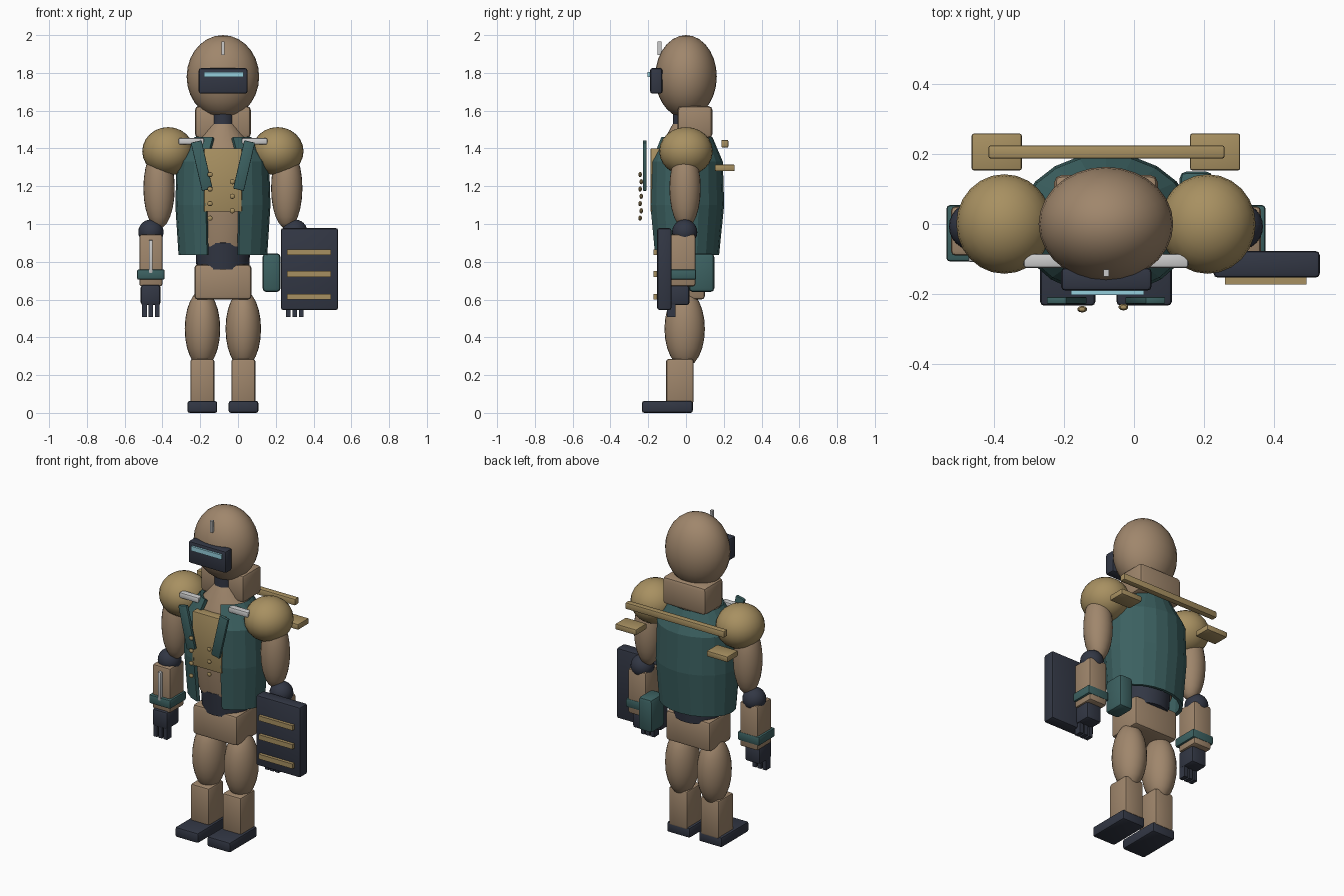
import bpy, bmesh, math

if "Cube" in bpy.data.objects:
    bpy.data.objects.remove(bpy.data.objects["Cube"])

CX = -0.08  # body centre line


def material(name, rgb):
    m = bpy.data.materials.new(name)
    m.diffuse_color = (*rgb, 1)
    m.use_nodes = True
    m.node_tree.nodes["Principled BSDF"].inputs["Base Color"].default_value = m.diffuse_color
    return m


TAN = material("tan", (0.35, 0.24, 0.15))
GOLD = material("gold", (0.39, 0.28, 0.12))
TEAL = material("teal", (0.045, 0.12, 0.12))
DARK = material("dark", (0.032, 0.038, 0.058))
GLOW = material("pale_blue", (0.30, 0.62, 0.72))


def finish(name, bm, mat, smooth=True):
    bmesh.ops.recalc_face_normals(bm, faces=bm.faces[:])
    me = bpy.data.meshes.new(name)
    bm.to_mesh(me)
    bm.free()
    ob = bpy.data.objects.new(name, me)
    bpy.context.collection.objects.link(ob)
    if mat:
        me.materials.append(mat)
    if smooth:
        bpy.ops.object.select_all(action='DESELECT')
        ob.select_set(True)
        bpy.context.view_layer.objects.active = ob
        bpy.ops.object.shade_smooth_by_angle(angle=math.radians(35))
    return ob


def box(name, x, y, z, mat, bevel=0.0, tilt=0.0):
    """Box from (min, max) ranges, optionally bevelled and tilted about y."""
    bm = bmesh.new()
    bmesh.ops.create_cube(bm, size=1)
    for v in bm.verts:
        v.co.x *= x[1] - x[0]
        v.co.y *= y[1] - y[0]
        v.co.z *= z[1] - z[0]
    if bevel:
        bmesh.ops.bevel(bm, geom=bm.edges[:], offset=bevel, segments=2,
                        profile=0.5, affect='EDGES')
    ob = finish(name, bm, mat, bevel > 0)
    ob.location = [(a + b) / 2 for a, b in (x, y, z)]
    ob.rotation_euler.y = tilt
    return ob


def ball(name, centre, radii, mat, seg=24):
    bm = bmesh.new()
    bmesh.ops.create_uvsphere(bm, u_segments=seg, v_segments=seg // 2, radius=1)
    for v in bm.verts:
        v.co = [c + r * p for c, r, p in zip(centre, radii, v.co)]
    return finish(name, bm, mat)


def loft(name, rings, mat, seg=24, gap=0.0, thick=0.0, cy=0.0):
    """Stack of ellipses (z, rx, ry); a gap angle leaves the front open."""
    bm = bmesh.new()
    n = seg + 1 if gap else seg
    rows = []
    for z, rx, ry in rings:
        row = []
        for i in range(n):
            a = -math.pi / 2 + gap + (2 * math.pi - 2 * gap) * i / seg
            row.append(bm.verts.new((CX + rx * math.cos(a), cy + ry * math.sin(a), z)))
        rows.append(row)
    for lo, hi in zip(rows, rows[1:]):
        for i in range(seg):
            j = (i + 1) % n
            bm.faces.new((lo[i], lo[j], hi[j], hi[i]))
    if not gap:
        bm.faces.new(rows[0][::-1])
        bm.faces.new(rows[-1])
    ob = finish(name, bm, mat, not gap)
    if thick:
        s = ob.modifiers.new("thickness", 'SOLIDIFY')
        s.thickness = thick
    return ob


def span(side, a, b):
    """x range given as distances from the centre line, on either side."""
    return tuple(sorted((CX + side * a, CX + side * b)))


# Head, visor and neck
ball("head", (CX, 0, 1.78), (0.192, 0.163, 0.22), TAN, 28)
box("visor", (-0.208, 0.05), (-0.19, -0.125), (1.69, 1.825), DARK, 0.012)
box("visor_light", (-0.18, 0.028), (-0.203, -0.18), (1.777, 1.805), GLOW)
box("antenna", (-0.087, -0.071), (-0.15, -0.13), (1.895, 1.965), None)
loft("neck", [(1.50, 0.06, 0.06), (1.64, 0.06, 0.06)], DARK, cy=-0.01)
box("back_collar", (-0.228, 0.068), (-0.045, 0.14), (1.455, 1.625), TAN, 0.022)

# Torso, waist and pelvis
loft("torso", [(0.88, 0.16, 0.135), (1.05, 0.19, 0.165), (1.33, 0.215, 0.165),
               (1.42, 0.15, 0.13), (1.53, 0.065, 0.07)], TAN)
loft("waist", [(0.76, 0.14, 0.125), (0.90, 0.145, 0.14), (0.92, 0.12, 0.11)], DARK)
box("pelvis", (-0.231, 0.071), (-0.115, 0.10), (0.60, 0.785), TAN, 0.018)
box("chest_plate", (-0.18, 0.02), (-0.188, -0.13), (1.065, 1.40), GOLD, 0.005)

# Open vest
loft("vest", [(0.835, 0.235, 0.175), (1.10, 0.252, 0.202), (1.33, 0.245, 0.195),
              (1.46, 0.15, 0.14)], TEAL, seg=18, gap=math.radians(21), thick=0.02)

# Staggered buttons
for i in range(7):
    x = -0.03 if i % 2 else -0.148
    ball("button", (x, -0.237 - 0.006 * (1 - i % 2), 1.262 - 0.0385 * i),
         (0.015, 0.01, 0.014), GOLD, 10)

# Paired parts
for s in (-1, 1):
    # Lapel and shoulder clip
    lx = CX + s * 0.112
    box("lapel", (lx - 0.029, lx + 0.029), (-0.228, -0.208), (1.178, 1.44),
        TEAL, 0.004, s * math.radians(13))
    box("shoulder_clip", span(s, 0.10, 0.235), (-0.125, -0.085), (1.42, 1.455), None, 0.008)

    # Arm
    ball("shoulder", (CX + s * 0.29, 0, 1.385), (0.137, 0.142, 0.128), GOLD)
    ball("upper_arm", (CX + s * 0.338, -0.005, 1.19), (0.083, 0.083, 0.215), TAN)
    ball("elbow", (CX + s * 0.381, -0.007, 0.957), (0.067, 0.067, 0.067), DARK)
    box("forearm", span(s, 0.32, 0.442), (-0.09, 0.05), (0.67, 0.945), TAN, 0.012)
    box("cuff", span(s, 0.308, 0.455), (-0.107, 0.054), (0.705, 0.76), TEAL, 0.01)
    box("palm", span(s, 0.33, 0.435), (-0.105, 0.018), (0.57, 0.678), DARK, 0.015)
    for k in (-1, 0, 1):
        fx = 0.381 + k * 0.034
        box("finger", span(s, fx - 0.012, fx + 0.012), (-0.10, -0.055),
            (0.508, 0.59), DARK)

    # Leg
    ball("thigh", (CX + s * 0.108, -0.007, 0.445), (0.094, 0.107, 0.205), TAN)
    box("shin", span(s, 0.045, 0.172), (-0.105, 0.04), (0.05, 0.285), TAN, 0.012)
    box("foot", span(s, 0.03, 0.188), (-0.233, 0.036), (0.0, 0.063), DARK, 0.012)

    # Back plate
    box("back_plate", span(s, 0.24, 0.383), (0.153, 0.258), (1.28, 1.315), GOLD, 0.006)

# Back bar
box("back_bar", (-0.415, 0.258), (0.187, 0.224), (1.405, 1.445), GOLD, 0.006)

# Forearm gauge on one arm
box("forearm_gauge", (-0.472, -0.452), (-0.108, -0.085), (0.74, 0.915), None, 0.004)

# Hip pouch
box("hip_pouch", (0.13, 0.225), (0.015, 0.15), (0.64, 0.845), TEAL, 0.02)

# Arm-mounted panel with bars
box("arm_panel", (0.227, 0.53), (-0.153, -0.077), (0.545, 0.978), DARK, 0.012)
for z in (0.615, 0.735, 0.851):
    box("panel_bar", (0.26, 0.492), (-0.172, -0.15), (z - 0.015, z + 0.015), GOLD)
